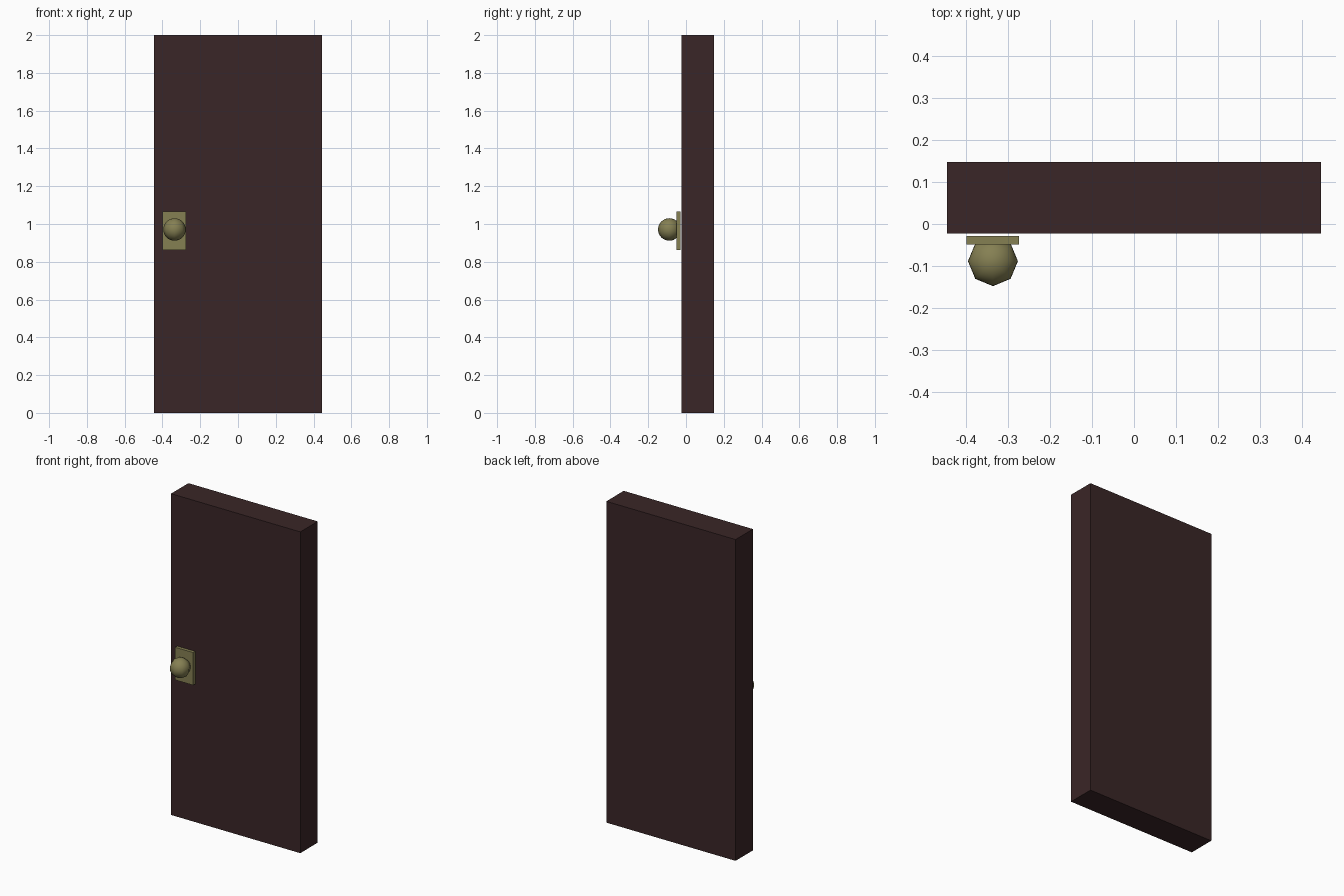
import bpy, bmesh
from mathutils import Matrix

if "Cube" in bpy.data.objects:
    bpy.data.objects.remove(bpy.data.objects["Cube"])


def material(name, rgb):
    m = bpy.data.materials.new(name)
    m.diffuse_color = (*rgb, 1)
    m.use_nodes = True
    m.node_tree.nodes["Principled BSDF"].inputs["Base Color"].default_value = m.diffuse_color
    return m


def add_object(name, bm, mat):
    mesh = bpy.data.meshes.new(name)
    bm.to_mesh(mesh)
    bm.free()
    mesh.materials.append(mat)
    ob = bpy.data.objects.new(name, mesh)
    bpy.context.collection.objects.link(ob)
    return ob


def box(name, lo, hi, mat):
    bm = bmesh.new()
    size = [b - a for a, b in zip(lo, hi)]
    mid = [(a + b) / 2 for a, b in zip(lo, hi)]
    bmesh.ops.create_cube(bm, size=1, matrix=Matrix.Translation(mid) @ Matrix.Diagonal((*size, 1)))
    return add_object(name, bm, mat)


wood = material("dark brown wood", (0.042, 0.019, 0.020))
brass = material("dull brass", (0.235, 0.215, 0.086))

# Door slab
box("door_panel", (-0.445, -0.023, 0), (0.445, 0.148, 2), wood)

# Plate behind the knob
box("knob_plate", (-0.399, -0.049, 0.863), (-0.274, -0.029, 1.066), brass)

# Eight-sided knob, smooth shaded
bm = bmesh.new()
bmesh.ops.create_uvsphere(bm, u_segments=8, v_segments=16, radius=0.0595,
                          matrix=Matrix.Translation((-0.336, -0.0885, 0.971)))
for f in bm.faces:
    f.smooth = True
add_object("door_knob", bm, brass)
